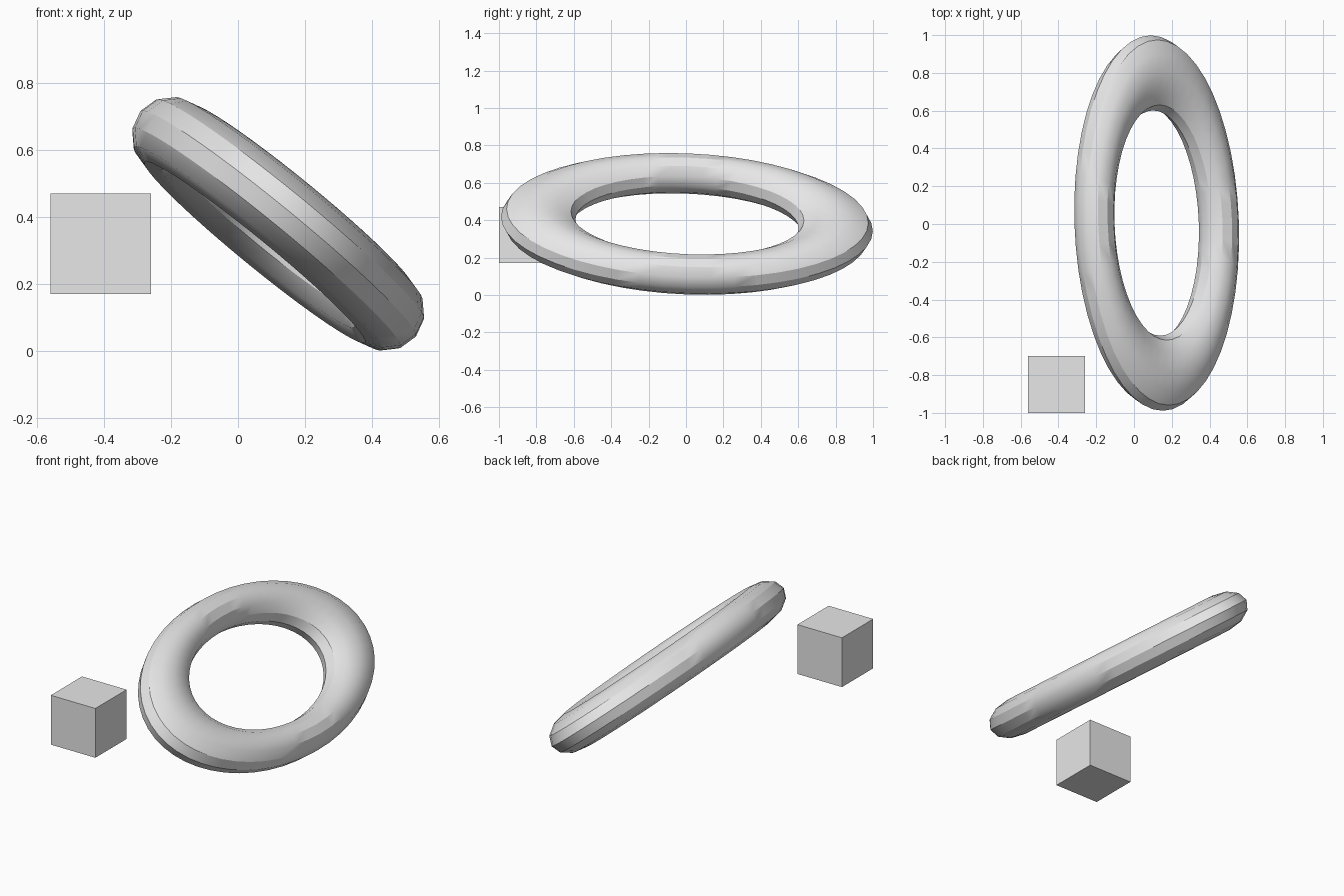
import bpy
import math

default = bpy.data.objects.get("Cube")
if default:
    bpy.data.objects.remove(default, do_unlink=True)


def make_material(name, color):
    mat = bpy.data.materials.new(name)
    mat.use_nodes = True
    mat.diffuse_color = color
    mat.node_tree.nodes["Principled BSDF"].inputs["Base Color"].default_value = color
    return mat


grey = make_material("light_grey", (0.8, 0.8, 0.8, 1.0))


def finish(name):
    obj = bpy.context.object
    obj.name = name
    obj.data.name = name
    obj.data.materials.clear()
    obj.data.materials.append(grey)
    bpy.ops.object.transform_apply(location=False, rotation=True, scale=True)
    return obj


# Tilted oval ring with a twelve-sided tube
bpy.ops.mesh.primitive_torus_add(
    major_segments=48, minor_segments=12, major_radius=0.8, minor_radius=0.2,
    location=(0.12, 0.005, 0.38), rotation=(-0.05, math.radians(39.3), 0))
bpy.context.object.scale = (0.532, 0.995, 0.55)
finish("oval_ring")
bpy.ops.object.shade_smooth_by_angle(angle=math.radians(30))

# Plain block beside the ring
bpy.ops.mesh.primitive_cube_add(size=0.3, location=(-0.41, -0.85, 0.32))
finish("small_block")
